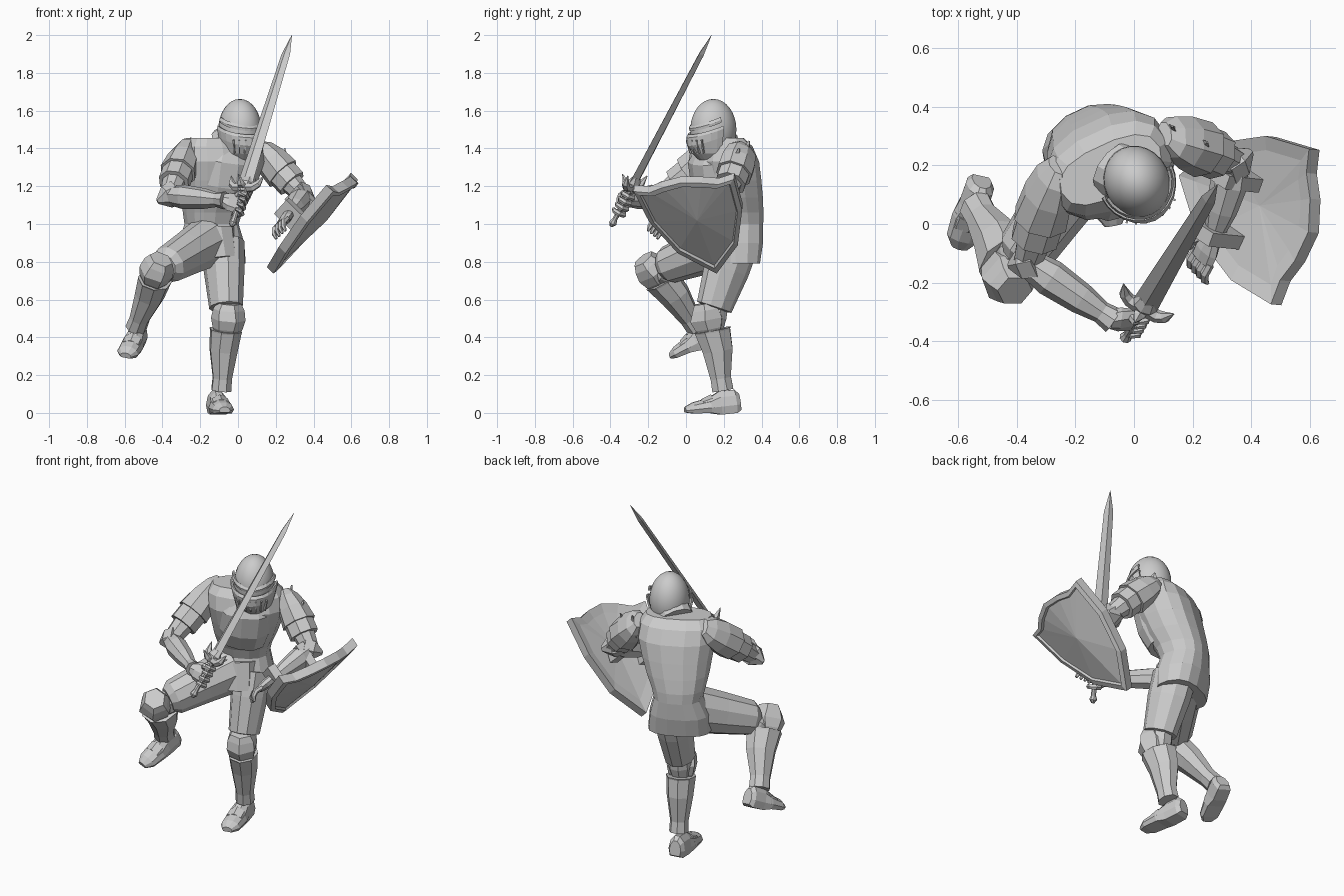
import bpy, bmesh
from math import sin, cos, pi, radians
from mathutils import Vector as V

if "Cube" in bpy.data.objects:
    bpy.data.objects.remove(bpy.data.objects["Cube"])

FACE = V((0.42, -0.9, 0)).normalized()     # direction the body faces
SIDE = V((0.9, 0.42, 0)).normalized()      # towards the shield arm
UP = V((0, 0, 1))


def mesh_object(name, verts, faces):
    me = bpy.data.meshes.new(name)
    me.from_pydata([tuple(v) for v in verts], [], faces)
    bm = bmesh.new()
    bm.from_mesh(me)
    bmesh.ops.recalc_face_normals(bm, faces=bm.faces)
    bm.to_mesh(me)
    bm.free()
    ob = bpy.data.objects.new(name, me)
    bpy.context.collection.objects.link(ob)
    return ob


def loft(name, rings, n=8, ph=0.0, sq=1.0, floor=-1.0):
    """rings: (centre, side axis * radius, front axis * radius)"""
    def pw(x):
        return (abs(x) ** sq) * (1 if x >= 0 else -1) if abs(x) > 1e-6 else 0.0
    verts = [c + s * pw(cos(ph + 2 * pi * k / n)) + f * max(floor, pw(sin(ph + 2 * pi * k / n)))
             for c, s, f in rings for k in range(n)]
    faces = [(i * n + k, i * n + (k + 1) % n, (i + 1) * n + (k + 1) % n, (i + 1) * n + k)
             for i in range(len(rings) - 1) for k in range(n)]
    faces += [tuple(range(n)), tuple(range((len(rings) - 1) * n, len(rings) * n))]
    return mesh_object(name, verts, faces)


def tube(name, p0, p1, prof, front=FACE, **kw):
    """prof: (t, side radius, front radius, front offset)"""
    p0, p1 = V(p0), V(p1)
    d = (p1 - p0).normalized()
    f = V(front)
    f = (f - d * f.dot(d)).normalized()
    s = d.cross(f)
    rings = [(p0.lerp(p1, q[0]) + f * (q[3] if len(q) > 3 else 0), s * q[1], f * q[2]) for q in prof]
    return loft(name, rings, **kw)


def path(name, pts, radii, n=5, hint=UP):
    rings = []
    for i, p in enumerate(pts):
        d = (pts[min(i + 1, len(pts) - 1)] - pts[max(i - 1, 0)]).normalized()
        f = (hint - d * hint.dot(d)).normalized()
        rings.append((p, d.cross(f) * radii[i], f * radii[i]))
    return loft(name, rings, n)


# Torso: square-shouldered coat and breastplate
body = [(-.135, .25, .79, .18, .12), (-.14, .255, .9, .172, .138), (-.14, .272, 1.0, .138, .13),
        (-.135, .262, 1.06, .152, .14), (-.115, .24, 1.14, .178, .155), (-.095, .22, 1.23, .2, .163),
        (-.08, .2, 1.33, .222, .165), (-.08, .19, 1.41, .215, .135), (-.08, .185, 1.455, .185, .09)]
loft("torso", [(V(b[:3]), SIDE * b[3], FACE * b[4]) for b in body], n=14, sq=.8)
tube("breastplate", (-.11, .235, 1.12), (-.06, .19, 1.41),
     [(0, .13, .13, .03), (.35, .16, .16, .03), (.8, .17, .155, .03), (1, .13, .12, .02)], n=12, sq=.85)
tube("collar", (-.06, .19, 1.41), (0, .15, 1.46), [(0, .11, .1), (.6, .105, .1), (1, .07, .07)], n=12)
tube("front_skirt", (-.11, .16, .98), (-.09, .14, .82), [(0, .1, .05), (1, .09, .06)], n=8)

# Head and visor
HC = V((.01, .145, 1.5))
bpy.ops.mesh.primitive_uv_sphere_add(segments=24, ring_count=16, radius=1, location=HC)
helm = bpy.context.object
helm.name = "helmet"
helm.scale = (.112, .125, .162)
helm.rotation_euler = (0, 0, radians(25))
bpy.ops.object.shade_smooth_by_angle()


def face_plate(name, rows, half):
    """Plate wrapped round the front of the helmet; rows: (height, radius, nose)"""
    n = 12
    verts = []
    for z, r, nose in rows:
        for k in range(n + 1):
            a = radians(half) * (2 * k / n - 1)
            verts.append(HC + SIDE * r * sin(a) + FACE * (r * cos(a) + nose * max(0, cos(a)) ** 3)
                         + UP * (z + .05 * (1 - cos(a)) * (z > -.1)))
    w = n + 1
    faces = [(i * w + k, i * w + k + 1, i * w + w + k + 1, i * w + w + k)
             for i in range(len(rows) - 1) for k in range(n)]
    ob = mesh_object(name, verts, faces)
    m = ob.modifiers.new("thickness", 'SOLIDIFY')
    m.thickness, m.offset = .01, 0
    return ob


face_plate("visor", [(-.03, .126, .005), (-.045, .129, .014), (-.085, .12, .02), (-.125, .096, .014),
                     (-.158, .065, .01)], 90)
face_plate("brow_rim", [(-.008, .117, .008), (.005, .12, .008), (.02, .115, .0)], 85)
for k in range(-3, 4):
    a = radians(k * 13)
    out = SIDE * sin(a) + FACE * cos(a)
    tube("visor_bar", HC + out * .14 + UP * -.055, HC + out * .12 + UP * -.125,
         [(0, .005, .01), (1, .005, .01)], front=out, n=4, ph=pi / 4)


# Legs: thigh, knee cop, greave, boot
def leg(side, hip, knee, ankle, heel, toe, front, foot_up, thigh):
    hip, knee, ankle, front = V(hip), V(knee), V(ankle), V(front)
    tube(side + "_thigh", hip, knee, thigh, front, n=10)
    tube(side + "_knee_sleeve", hip.lerp(knee, .75), knee.lerp(ankle, .15),
         [(0, .065, .065), (.6, .07, .07), (1, .055, .06)], front, n=8)
    shin = (ankle - knee).normalized()
    kf = (front - shin * front.dot(shin)).normalized()
    tube(side + "_knee_plate", knee + kf * .02 - shin * .085, knee + kf * .02 + shin * .085,
         [(0, .065, .06), (.2, .085, .078), (.5, .09, .1), (.8, .08, .078), (1, .06, .055)],
         front, n=6, ph=pi / 6)
    tube(side + "_greave", knee.lerp(ankle, .16), ankle,
         [(0, .085, .108), (.03, .083, .103), (.35, .075, .088, -.01), (.8, .052, .06), (1, .055, .062)],
         front, n=8)
    tube(side + "_boot", heel, toe,
         [(0, .035, .06), (.08, .05, .085), (.36, .052, .085), (.55, .062, .055), (.85, .058, .04),
          (1, .03, .02)], foot_up, n=10, floor=-.5)
    tube(side + "_boot_plate", V(heel).lerp(V(toe), .5), V(heel).lerp(V(toe), .68),
         [(0, .06, .07), (1, .06, .052)], foot_up, n=8, floor=-.4)


leg("standing", (-.08, .26, .9), (-.06, .13, .5), (-.088, .195, .12), (-.125, .285, .045), (-.07, -.005, .012),
    FACE, UP, [(0, .11, .13), (.35, .105, .125), (.85, .088, .098), (.87, .06, .06)])
leg("raised", (-.17, .2, .9), (-.42, -.165, .755), (-.54, .06, .45), (-.52, .15, .42), (-.595, -.08, .3),
    (-.25, -.75, .2), (.1, -.35, .9), [(0, .13, .14), (.4, .112, .122), (.8, .1, .1), (.88, .07, .07)])


# Arms: domed pauldron with a lower plate, sleeve, elbow cop, bracer
def arm(side, sh, el, wr, out):
    sh, el, wr, out = V(sh), V(el), V(wr), V(out)
    tube(side + "_upper_arm", sh, el, [(0, .075, .075), (.5, .068, .07), (1, .05, .05)], out, n=8)
    tube(side + "_pauldron", sh, el, [(-.3, .05, .03), (-.15, .085, .06), (.1, .1, .085), (.42, .1, .098)],
         out, n=8)
    tube(side + "_lower_pauldron", sh, el, [(.3, .085, .085), (.68, .085, .085)], out, n=8)
    ax = (el - sh).normalized().cross((wr - el).normalized()).normalized()
    bend = ((el - sh).normalized() - (wr - el).normalized()).normalized()
    tube(side + "_elbow_plate", el - bend * .045, el + bend * .07,
         [(0, .065, .065), (.5, .062, .065), (1, .012, .015)], ax, n=6)
    tube(side + "_bracer", el.lerp(wr, .06), wr,
         [(0, .05, .055), (.22, .062, .068), (.6, .052, .058), (.85, .037, .041), (1, .046, .05)], ax, n=8)


arm("sword", (-.285, .125, 1.36), (-.365, -.13, 1.15), (-.07, -.33, 1.125), (-.7, .2, .5))
arm("shield", (.16, .285, 1.35), (.345, .21, 1.15), (.27, -.05, 1.05), (.5, .5, .5))
for base, tip in (((.14, .3, 1.33), (.13, .335, 1.44)), ((.22, .26, 1.3), (.25, .28, 1.4))):
    tube("shoulder_spike", base, tip, [(0, .06, .025), (1, .006, .004)], (.6, .6, 0), n=4)

# Sword
P, T = V((-.03, -.39, 1.0)), V((.285, .135, 2.0))
D = (T - P).normalized()
W = V((.86, -.51, 0))
W = (W - D * W.dot(D)).normalized()
F = W.cross(D)
tube("sword_blade", P, T, [(.2, .046, .02), (.9, .026, .015), (1, .001, .001)], F, n=4)
tube("sword_grip", P, T, [(.0, .014, .014), (.02, .014, .014), (.2, .016, .016)], F, n=8)
tube("sword_pommel", P - D * .015, P + D * .035, [(0, .008, .008), (.4, .022, .022), (1, .012, .012)], F, n=8)
G = P.lerp(T, .195)
tube("guard_block", G - D * .03, G + D * .06, [(0, .024, .024), (.6, .045, .034), (1, .035, .016)], F, n=8)
for sg in (-1, 1):
    path("guard_arm", [G, G + W * sg * .055, G + W * sg * .08 + D * .02, G + W * sg * .1 + D * .07],
         [.028, .023, .02, .002], 6, F)
    path("guard_spike", [G, G + F * sg * .04, G + F * sg * .085 + D * .03], [.026, .02, .002], 5, W)

# Sword hand closed on the grip
tube("sword_palm", (-.08, -.325, 1.125), P.lerp(T, .11) - W * .01,
     [(0, .035, .035), (.4, .055, .035), (1, .06, .025)], F, n=8)
for i in range(4):
    c = P.lerp(T, .065 + i * .03)
    pts = [c + (W * cos(radians(a)) + F * sin(radians(a))) * .032 for a in (200, 260, 320, 380, 430)]
    path("sword_finger", pts, [.016, .016, .015, .014, .009], 6, D)
path("sword_thumb", [P.lerp(T, .13) - W * .035, P.lerp(T, .15) + F * .03, P.lerp(T, .15) + W * .03],
     [.018, .016, .01], 6, D)

# Shield hand, open
HB, HD = V((.265, -.055, 1.045)), V((-.4, -.8, -.5)).normalized()
HU = V((-.6, 0, .7))
HU = (HU - HD * HU.dot(HD)).normalized()
HS = HD.cross(HU)
tube("shield_palm", HB, HB + HD * .085, [(0, .038, .028), (.5, .052, .028), (1, .052, .02)], HU, n=8)
for i in range(4):
    b = HB + HD * .075 + HS * (i - 1.5) * .027
    path("shield_finger", [b, b + HD * .04 + HU * .004, b + HD * .068 - HU * .01, b + HD * .085 - HU * .035],
         [.015, .016, .014, .007], 6, HS)
path("shield_thumb", [HB + HD * .02 + HS * .04, HB + HD * .06 + HS * .068, HB + HD * .09 + HS * .065],
     [.016, .015, .008], 6, HU)

# Shield: curved board with raised rim
TIP = V((.16, .165, .765))
SU = V((.66, -.25, .71)).normalized()
SS = V((.22, .96, .13)).normalized()
SN = SS.cross(SU).normalized()
half = [(.11, .655), (.19, .62), (.275, .625), (.255, .4), (.165, .17)]
outline = [(0, .68)] + half + [(0, 0)] + [(-s, u) for s, u in reversed(half)]
outline = [(s - .035 * u, u) for s, u in outline]
N = len(outline)


def shield_ring(k, h):
    return [TIP + SS * s * k + SU * (.41 + (u - .41) * k) + SN * (h + .03 - .5 * (s * k) ** 2)
            for s, u in outline]


layers = [(.8, -.035), (1, -.04), (1, .01), (.9, .014), (.87, .002)]
sv = [p for k, h in layers for p in shield_ring(k, h)]
sf = [(i * N + k, i * N + (k + 1) % N, (i + 1) * N + (k + 1) % N, (i + 1) * N + k)
      for i in range(len(layers) - 1) for k in range(N)]
sv += [TIP + SU * .41 + SN * -.003, TIP + SU * .41 + SN * .055]
for k in range(N):
    sf += [(k, (k + 1) % N, len(sv) - 2),
           ((len(layers) - 1) * N + k, (len(layers) - 1) * N + (k + 1) % N, len(sv) - 1)]
mesh_object("shield", sv, sf)

# Straps joining forearm to shield
for t in (.2, .95):
    c = V((.345, .21, 1.15)).lerp(V((.27, -.05, 1.05)), t)
    tube("shield_strap", c - SN * .06, c + SN * .1, [(0, .075, .035), (1, .075, .035)],
         V((.27, .9, .3)), n=4, ph=pi / 4)
